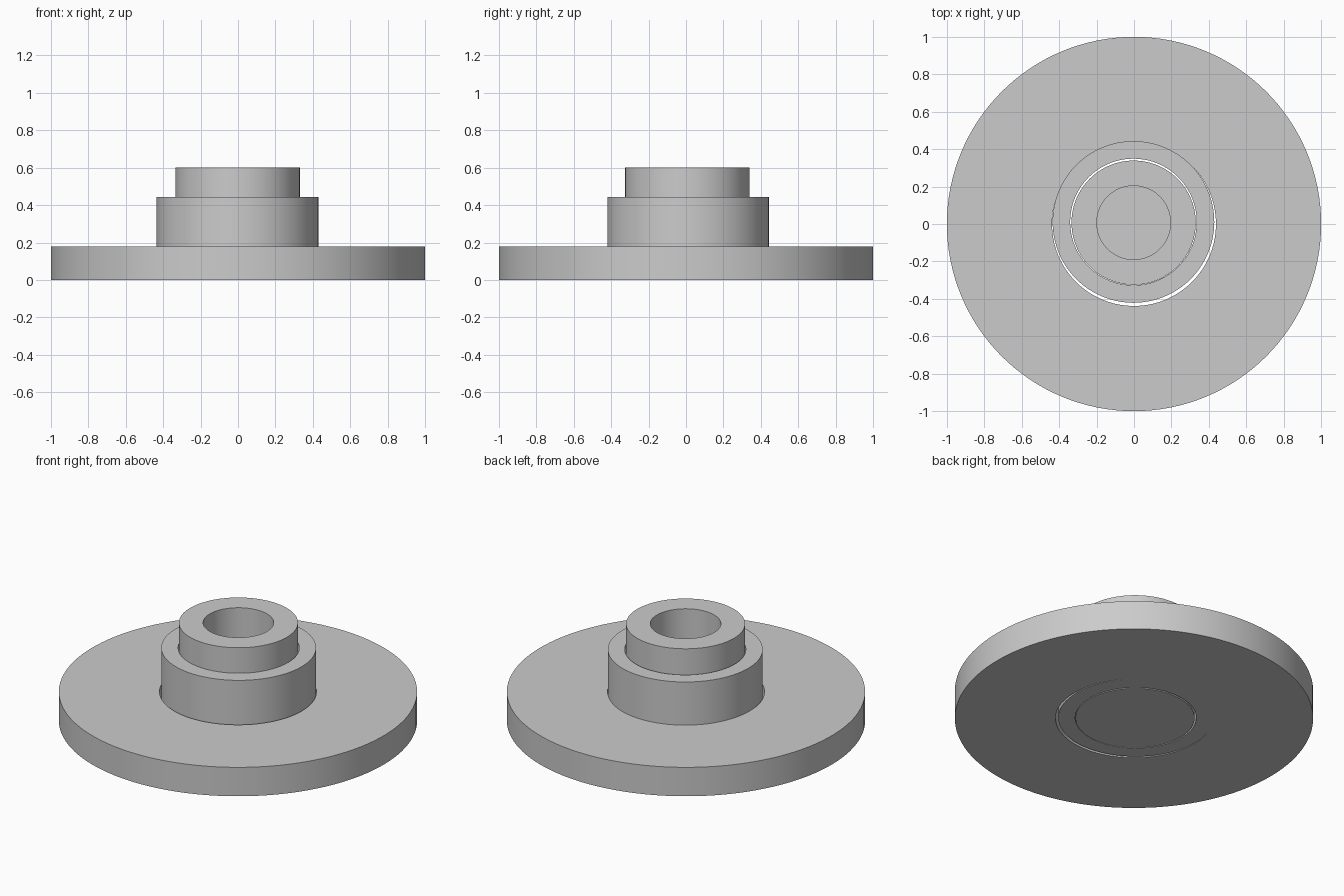
import bpy, bmesh
from math import cos, sin, pi, radians

if "Cube" in bpy.data.objects:
    bpy.data.objects.remove(bpy.data.objects["Cube"])

SEG = 128


def lathe(name, profile, x=0.0, y=0.0):
    """Turn a closed (radius, z) profile around a vertical axis at x, y."""
    bm = bmesh.new()
    rings = []
    for r, z in profile:
        if r == 0:
            rings.append([bm.verts.new((x, y, z))] * SEG)
        else:
            rings.append([bm.verts.new((x + r * cos(2 * pi * i / SEG),
                                        y + r * sin(2 * pi * i / SEG), z))
                          for i in range(SEG)])
    for k, a in enumerate(rings):
        b = rings[(k + 1) % len(rings)]
        if a[0] is a[1] and b[0] is b[1]:
            continue  # axis segment needs no faces
        for i in range(SEG):
            j = (i + 1) % SEG
            bm.faces.new(list(dict.fromkeys((a[i], a[j], b[j], b[i]))))
    bmesh.ops.recalc_face_normals(bm, faces=bm.faces)
    mesh = bpy.data.meshes.new(name)
    bm.to_mesh(mesh)
    bm.free()
    ob = bpy.data.objects.new(name, mesh)
    bpy.context.collection.objects.link(ob)
    bpy.ops.object.select_all(action='DESELECT')
    ob.select_set(True)
    bpy.context.view_layer.objects.active = ob
    bpy.ops.object.shade_smooth_by_angle(angle=radians(30))
    return ob


# wide base disc with a loose central hole
lathe("base_disc", [(0.438, 0), (1, 0), (1, 0.178), (0.438, 0.178)])

# hub collar sitting slightly off centre in the hole
lathe("hub_collar", [(0.338, 0), (0.432, 0), (0.432, 0.444), (0.338, 0.444)],
      -0.003, 0.011)

# inner sleeve with a blind bore open at the top
lathe("inner_sleeve", [(0, 0), (0.332, 0), (0.332, 0.6), (0.197, 0.6),
                       (0.197, 0.178), (0, 0.178)], -0.002, 0.007)
